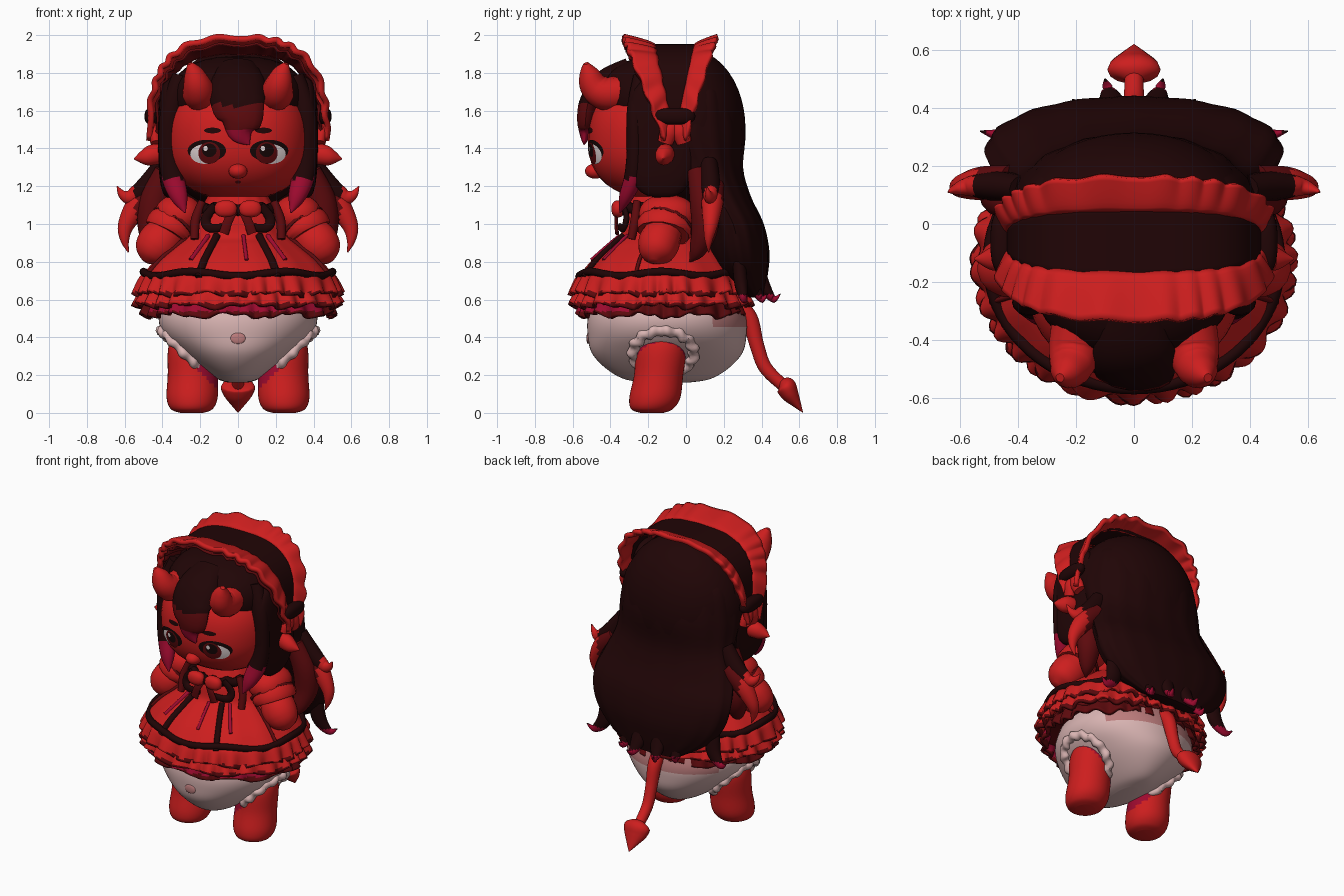
import bpy, bmesh, math
from mathutils import Vector
from math import sin, cos, pi

COLORS = {"red": (0.61, 0.013, 0.013), "crimson": (0.34, 0.003, 0.028), "dark red": (0.11, 0.003, 0.004),
          "dark hair": (0.0145, 0.0015, 0.0018), "cloth white": (0.70, 0.46, 0.45), "pink": (0.5, 0.2, 0.2),
          "eye white": (0.8, 0.7, 0.7), "black": (0.008, 0.002, 0.002)}
MATS = {k: bpy.data.materials.new(k) for k in COLORS}
for k, c in COLORS.items():
    MATS[k].diffuse_color = (*c, 1)

def grid(name, f, nu, nv, mat, closed=True, thick=0, caps=False, rule=None):
    """Surface from f(u, v); mat is one name, or a list picked per face by rule(centre)."""
    bm = bmesh.new()
    cols = nu if closed else nu + 1
    rows = [[bm.verts.new(f(i / nu, j / nv)) for i in range(cols)] for j in range(nv + 1)]
    for j in range(nv):
        for i in range(nu):
            k = (i + 1) % cols
            bm.faces.new((rows[j][i], rows[j][k], rows[j + 1][k], rows[j + 1][i]))
    if caps:
        bm.faces.new(rows[0])
        bm.faces.new(rows[-1])
    bmesh.ops.remove_doubles(bm, verts=bm.verts, dist=1e-5)
    bmesh.ops.recalc_face_normals(bm, faces=bm.faces)
    for face in bm.faces:
        face.material_index = rule(face.calc_center_median()) if rule else 0
    me = bpy.data.meshes.new(name)
    bm.to_mesh(me)
    for m in ([mat] if isinstance(mat, str) else mat):
        me.materials.append(MATS[m])
    me.shade_smooth()
    me.set_sharp_from_angle(angle=math.radians(50))
    ob = bpy.data.objects.new(name, me)
    bpy.context.collection.objects.link(ob)
    if thick:
        s = ob.modifiers.new("thickness", "SOLIDIFY")
        s.thickness, s.offset = thick, 0

def spline(pts, t):
    k = len(pts) - 1
    t = min(max(t, 0), 1) * k
    i = min(int(t), k - 1)
    t -= i
    a, b, c, d = [Vector(pts[min(max(j, 0), k)]) for j in (i - 1, i, i + 1, i + 2)]
    return 0.5 * (2 * b + (c - a) * t + (2 * a - 5 * b + 4 * c - d) * t * t + (3 * b - a - 3 * c + d) * t ** 3)

def spow(v, e):
    return math.copysign(abs(v) ** e, v)

def blob(name, c, r, mat, n=2.0, seg=32):
    def f(u, v):
        p = (sin(pi * v) * cos(2 * pi * u), sin(pi * v) * sin(2 * pi * u), cos(pi * v))
        k = sum(abs(q) ** n for q in p) ** (-1 / n)
        return [c[i] + r[i] * p[i] * k for i in range(3)]
    grid(name, f, seg, seg // 2, mat)

def loft(name, secs, mat, n=2.0, wave=0, waves=12, **kw):
    """Stacked oval sections (z, rx, ry, xc, yc)."""
    def f(u, v):
        z, rx, ry, xc, yc = spline(secs, v)
        k, a = 1 + wave * cos(waves * 2 * pi * u), 2 * pi * u
        return (xc + k * rx * spow(cos(a), 2 / n), yc + k * ry * spow(sin(a), 2 / n), z)
    grid(name, f, 64, 32, mat, caps=True, **kw)

def tube(name, pts, mat, flat=1.0, ref=(0, 1, 0), s=1, **kw):
    """Sweep along (x, y, z, radius) points; flat thins it along ref."""
    pts = [(p[0] * s, *p[1:]) for p in pts]
    def f(u, v):
        p = spline(pts, v)
        t = (spline(pts, v + 0.02) - spline(pts, v - 0.02)).to_3d().normalized()
        a, r = t.cross(Vector(ref)).normalized(), max(p[3], 0.002)
        return p.to_3d() + a * r * cos(2 * pi * u) + a.cross(t) * r * flat * sin(2 * pi * u)
    grid(name, f, 14, 24, mat, caps=True, **kw)

# Head and face
HC, HR, HN = (0, -0.13, 1.45), (0.38, 0.39, 0.32), 2.4
blob("head", HC, HR, "red", HN, 48)
blob("nose", (0, -0.48, 1.28), (0.05, 0.055, 0.04), "red", seg=20)
def plate(name, cx, cz, rx, rz, mat, off):
    def f(u, v):
        x, z = cx + rx * v * cos(2 * pi * u), cz + rz * v * sin(2 * pi * u)
        k = 1 - abs(x / HR[0]) ** HN - abs((z - HC[2]) / HR[2]) ** HN
        return (x, HC[1] - HR[1] * max(k, 0) ** (1 / HN) - off, z)
    grid(name, f, 28, 5, mat)

plate("mouth", 0, 1.222, 0.016, 0.008, "dark red", 0.004)
for s in (-1, 1):
    plate("eye_lash", s * 0.165, 1.388, 0.102, 0.058, "black", 0.003)
    plate("eye_white", s * 0.175, 1.37, 0.078, 0.052, "eye white", 0.005)
    plate("iris", s * 0.152, 1.376, 0.058, 0.058, "dark red", 0.007)
    plate("pupil", s * 0.152, 1.39, 0.038, 0.036, "black", 0.008)
    plate("eye_shine", s * 0.152 - 0.02, 1.40, 0.012, 0.014, "eye white", 0.0095)
    plate("brow", s * 0.135, 1.495, 0.045, 0.015, "dark hair", 0.004)
    tube("ear", [(0.36, -0.10, 1.37, 0.04), (0.43, -0.11, 1.37, 0.055), (0.49, -0.12, 1.355, 0.045), (0.55, -0.12, 1.345, 0.004)], "red", 0.9, s=s)
    tube("horn", [(0.19, -0.30, 1.70, 0.09), (0.205, -0.42, 1.69, 0.09), (0.215, -0.485, 1.73, 0.078),
                  (0.235, -0.515, 1.80, 0.052), (0.255, -0.53, 1.85, 0.015)], "red", ref=(1, 0, 0), s=s)

# Hair: cap, fringe, long back and loose locks
blob("hair_cap", (0, 0, 1.50), (0.42, 0.315, 0.43), "dark hair", 2.05, 48)
blob("hair_crown", (0, -0.12, 1.67), (0.36, 0.345, 0.22), "dark hair", 2.3, 40)
tube("fringe", [(0, -0.30, 1.84, 0.10), (0, -0.43, 1.76, 0.14), (0, -0.50, 1.65, 0.145), (0.02, -0.53, 1.56, 0.115),
                (0.02, -0.535, 1.48, 0.07), (0.06, -0.54, 1.42, 0.004)], ["dark hair", "dark red", "crimson"], 0.42,
     rule=lambda c: 0 if c.z > 1.63 else 1 if c.z > 1.50 else 2)
loft("long_back_hair", [(1.80, 0.22, 0.10, 0, 0.06), (1.70, 0.36, 0.19, 0, 0.06), (1.5, 0.415, 0.27, 0, 0.04), (1.3, 0.42, 0.20, 0, 0.10),
                        (1.15, 0.47, 0.17, 0, 0.17), (1.0, 0.51, 0.16, 0, 0.25), (0.85, 0.48, 0.16, 0, 0.28),
                        (0.72, 0.38, 0.12, 0, 0.31), (0.61, 0.20, 0.04, 0, 0.37)], "dark hair", 2.1, wave=0.012, waves=16)
for s in (-1, 1):
    blob("side_hair", (s * 0.365, -0.13, 1.46), (0.058, 0.185, 0.32), "dark hair", 2.8)
    tube("side_curtain", [(0.30, -0.24, 1.78, 0.05), (0.355, -0.27, 1.6, 0.055), (0.365, -0.27, 1.4, 0.055), (0.345, -0.28, 1.25, 0.06),
                          (0.31, -0.32, 1.14, 0.045), (0.28, -0.35, 1.06, 0.004)], ["dark hair", "crimson"], 0.8, s=s, rule=lambda c: int(c.z < 1.24))
    tube("upper_flick", [(0.38, 0.12, 1.32, 0.06), (0.47, 0.13, 1.20, 0.065), (0.56, 0.13, 1.145, 0.045), (0.61, 0.12, 1.155, 0.025),
                         (0.64, 0.11, 1.20, 0.003)], ["dark hair", "red"], 0.8, s=s, rule=lambda c: int(abs(c.x) > 0.55))
    tube("lower_flick", [(0.42, 0.15, 1.2, 0.06), (0.52, 0.14, 1.11, 0.065), (0.59, 0.13, 1.00, 0.045), (0.60, 0.12, 0.92, 0.025),
                         (0.58, 0.12, 0.85, 0.003)], ["dark red", "red"], 0.9, s=s, rule=lambda c: int(abs(c.x) > 0.54))
    tube("side_lock", [(0.38, 0.06, 1.28, 0.06), (0.44, 0.09, 1.12, 0.08), (0.45, 0.10, 0.98, 0.08), (0.43, 0.06, 0.86, 0.05),
                       (0.41, 0.02, 0.80, 0.004)], "dark red", 0.9, s=s)
    for x, y, dx, dy in ((0.07, 0.37, 0.03, 0.13), (0.18, 0.33, 0.03, 0.10), (0.40, 0.28, 0.13, 0.04)):
        tube("hair_tip", [(x, y, 0.80, 0.05), (x + dx * 0.1, y + dy * 0.3, 0.68, 0.05), (x + dx * 0.6, y + dy * 0.7, 0.605, 0.026),
                          (x + dx, y + dy, 0.63, 0.003)], ["dark hair", "crimson"], 0.7, s=s, rule=lambda c: int(c.z < 0.625))

# Bonnet: dark band, two fanned ruffles and lace lining over an arch
def arch(t, grow):
    return (0.42 + grow) * spow(cos(t), 0.7), 1.56 + (0.375 + grow) * abs(sin(t)) ** 0.7

def band(u, v):
    x, z = arch(pi * u, 0.008)
    return (x, -0.06 + (v - 0.5) * (0.06 + 0.22 * sin(pi * u)), z)

def frill(name, side, g0, g1, reach, mat, thick):
    def f(u, v):
        t = pi * u
        q = max(sin(t), 0) ** 0.75
        w = sin(26 * t + 2 * sin(5 * t)) * 0.008 * (0.3 + v)
        x, z = arch(t, g0 + (g1 - g0) * v ** 0.7 + w * 0.7)
        return (x, -0.06 + side * ((0.03 + 0.08 * q) * (1 - v) + (0.06 + reach * q) * v) + w * 0.5, z - 0.12 * (1 - q) * v)
    grid(name, f, 220, 8, mat, closed=False, thick=thick)

grid("bonnet_band", band, 60, 6, "dark hair", closed=False, thick=0.02)
frill("bonnet_front_ruffle", -1, 0.005, 0.052, 0.215, "red", 0.03)
frill("bonnet_back_ruffle", 1, 0.005, 0.052, 0.165, "red", 0.03)
frill("bonnet_front_lace", -1, -0.035, 0.015, 0.205, "dark red", 0.012)
for s in (-1, 1):
    blob("bonnet_bow", (s * 0.455, -0.06, 1.57), (0.04, 0.11, 0.045), "dark hair", 2.6, 20)
    for d in (-1, 1):
        tube("bow_tail", [(0.45, -0.06, 1.54, 0.02), (0.445, -0.06 + d * 0.03, 1.49, 0.045), (0.435, -0.06 + d * 0.05, 1.43, 0.04)],
             "red", 0.7, ref=(1, 0, 0), s=s)

# Dress: bodice, skirt, trims and flounces
SKIRT = [(0.94, 0.27, 0.23, 0, -0.12), (0.89, 0.33, 0.29, 0, -0.12), (0.81, 0.43, 0.37, 0, -0.13), (0.72, 0.51, 0.445, 0, -0.13)]
loft("dress", [(1.16, 0.15, 0.14, 0, -0.14), (1.04, 0.22, 0.2, 0, -0.13)] + SKIRT, "red", wave=0.012, waves=14)
def ring(name, z, rx, ry, yc, r, mat, dip=0, n=6):
    def f(u, v):
        a, b = 2 * pi * u, 2 * pi * v
        return ((rx + r * cos(b)) * cos(a), yc + (ry + r * cos(b)) * sin(a), z + r * sin(b) + dip * cos(n * a))
    grid(name, f, 72, 8, mat)

def flounce(name, z0, z1, r0, r1, mats, amp, ph, rule):
    def f(u, v):
        a = 2 * pi * u
        w = amp * (0.3 + v) * sin(26 * a + 1.5 * sin(5 * a) + ph)
        r = r0 + (r1 - r0) * v ** 0.7 + w
        return (r * cos(a), -0.13 + (r - 0.07) * sin(a), z0 + (z1 - z0) * v + 0.012 * v * sin(9 * a + ph) + 0.5 * w)
    grid(name, f, 240, 8, mats, thick=0.02, rule=rule)

ring("hem_trim", 0.735, 0.50, 0.435, -0.13, 0.022, "dark hair", 0.012)
for deg, w, m, n in ((-66, 0.02, "dark hair", 4), (-114, 0.02, "dark hair", 4), (-18, 0.012, "dark red", 4), (-162, 0.012, "dark red", 4),
                     (-84, 0.01, "crimson", 3), (-125, 0.012, "crimson", 3), (-55, 0.012, "crimson", 3)):
    a = math.radians(deg)
    tube("skirt_seam", [(x * 1.012 * cos(a), yc + y * 1.012 * sin(a), z, w) for z, x, y, _, yc in SKIRT[:n]], m, 0.8)
flounce("upper_flounce", 0.725, 0.625, 0.50, 0.54, ["red", "dark red"], 0.014, 0, lambda c: int(c.z < 0.64))
flounce("middle_flounce", 0.66, 0.565, 0.49, 0.54, ["red", "dark red"], 0.014, 2, lambda c: int(c.z < 0.58))
flounce("lower_flounce", 0.60, 0.515, 0.47, 0.505, ["dark red", "crimson"], 0.012, 4, lambda c: int(c.y < -0.3 and c.z > 0.535))
flounce("skirt_lining", 0.60, 0.59, 0.30, 0.50, "dark red", 0.0, 0, None)

# Collar lace, neck bow and arms
ring("collar_lace", 1.08, 0.20, 0.19, -0.15, 0.03, "dark hair", 0.008, 14)
for s in (-1, 1):
    blob("neck_bow_loop", (s * 0.065, -0.36, 1.08), (0.06, 0.035, 0.045), "red", 2.4, 20)
    tube("neck_bow_tail", [(0.02, -0.36, 1.07, 0.02), (0.05, -0.37, 1.02, 0.024), (0.075, -0.365, 0.95, 0.026)], "dark red", 0.4, s=s)
    tube("bodice_lace", [(0.12, -0.33, 1.10, 0.02), (0.17, -0.315, 1.03, 0.026), (0.15, -0.33, 0.98, 0.024), (0.05, -0.35, 0.985, 0.02)],
         "dark hair", 0.6, s=s)
    tube("shoulder_lace", [(0.19, -0.26, 1.12, 0.02), (0.225, -0.27, 1.02, 0.025), (0.23, -0.29, 0.92, 0.022)], "dark red", s=s)
    blob("puff_sleeve", (s * 0.315, -0.10, 1.05), (0.125, 0.15, 0.105), "red", 2.2)
    tube("sleeve_cuff", [(0.325, -0.10, 1.01, 0.125), (0.36, -0.115, 0.975, 0.135), (0.375, -0.12, 0.95, 0.125)], "red", 1.1, s=s)
    tube("cuff_trim", [(0.335, -0.105, 1.0, 0.138), (0.345, -0.11, 0.988, 0.138)], "dark red", 1.1, s=s)
    tube("forearm", [(0.36, -0.11, 0.97, 0.10), (0.41, -0.14, 0.91, 0.115), (0.45, -0.155, 0.86, 0.105), (0.475, -0.165, 0.825, 0.075),
                     (0.49, -0.17, 0.80, 0.02)], "red", 0.95, s=s)

# Bloomers, leg cuffs and legs
loft("bloomers", [(0.16, 0.05, 0.11, 0, -0.1), (0.18, 0.11, 0.23, 0, -0.1), (0.24, 0.20, 0.33, 0, -0.1), (0.32, 0.30, 0.40, 0, -0.1),
                  (0.41, 0.39, 0.42, 0, -0.1), (0.50, 0.42, 0.42, 0, -0.1), (0.60, 0.39, 0.39, 0, -0.1)], ["cloth white", "pink"], 2.1,
     rule=lambda c: int(c.y > 0.15 and c.z > 0.45))
blob("front_spot", (0, -0.519, 0.395), (0.04, 0.008, 0.03), "pink", seg=20)
for s in (-1, 1):
    def cuff(u, v):
        a, b = 2 * pi * u, 2 * pi * v
        r = 0.16 + 0.03 * cos(b) + 0.006 * sin(15 * a)
        d, h = r * cos(a), 0.028 * sin(b) + 0.006 * sin(11 * a)
        return (s * (0.285 + 0.72 * d + 0.7 * h), -0.12 + r * sin(a), 0.32 + 0.72 * d - 0.7 * h)
    grid("leg_cuff", cuff, 120, 8, "cloth white")
    loft("leg", [(0.0, 0.06, 0.06, s * 0.245, -0.18), (0.02, 0.11, 0.11, s * 0.245, -0.18), (0.08, 0.135, 0.135, s * 0.243, -0.165),
                 (0.2, 0.132, 0.13, s * 0.24, -0.145), (0.34, 0.12, 0.13, s * 0.25, -0.13), (0.43, 0.08, 0.09, s * 0.26, -0.12)],
         ["red", "crimson"], rule=lambda c: int(c.z > abs(c.x) + 0.015))

# Tail with spade tip
tube("tail", [(0, 0.26, 0.58, 0.05), (0, 0.335, 0.50, 0.045), (0, 0.375, 0.36, 0.038), (0, 0.42, 0.24, 0.036), (0, 0.52, 0.14, 0.032)],
     "red", ref=(1, 0, 0))
tube("tail_spade", [(0, 0.50, 0.165, 0.03), (0, 0.525, 0.145, 0.088), (0, 0.55, 0.10, 0.08), (0, 0.585, 0.05, 0.042), (0, 0.618, 0.003, 0.003)],
     "red", 0.6, ref=(0, 0.7, 0.7))
